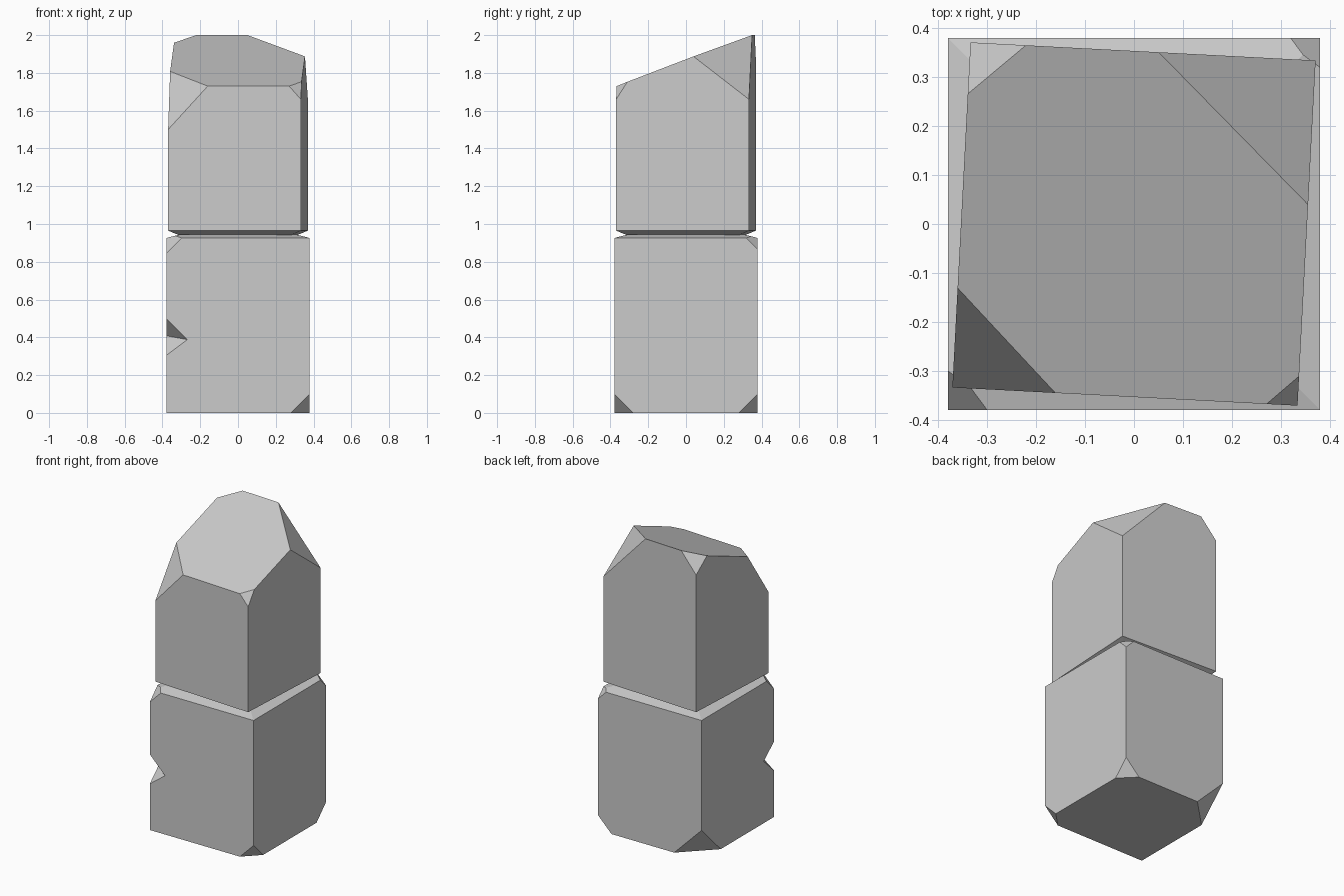
import bpy, bmesh, math
from mathutils import Vector as V, Matrix

if "Cube" in bpy.data.objects:
    bpy.data.objects.remove(bpy.data.objects["Cube"])


def stack(rings):
    """Square rings (half width, z) joined into a closed solid."""
    bm = bmesh.new()
    loops = [[bm.verts.new((sx * h, sy * h, z)) for sx, sy in
              ((-1, -1), (1, -1), (1, 1), (-1, 1))] for h, z in rings]
    bm.faces.new(loops[0][::-1])
    bm.faces.new(loops[-1])
    for a, b in zip(loops, loops[1:]):
        for i in range(4):
            j = (i + 1) % 4
            bm.faces.new((a[i], a[j], b[j], b[i]))
    return bm


def slice_off(bm, p, q, r, away):
    """Cut along plane pqr, dropping the side that holds 'away'."""
    p, q, r, away = V(p), V(q), V(r), V(away)
    n = (q - p).cross(r - p).normalized()
    if n.dot(away - p) < 0:
        n = -n
    res = bmesh.ops.bisect_plane(bm, geom=bm.verts[:] + bm.edges[:] + bm.faces[:],
                                 dist=1e-6, plane_co=p, plane_no=n, clear_outer=True)
    edges = [e for e in res["geom_cut"] if isinstance(e, bmesh.types.BMEdge)]
    bmesh.ops.holes_fill(bm, edges=edges, sides=0)


def chip(bm, h, sx, sy, dx, dy, z_edge, top):
    """Break off a corner: dx, dy along the edges, z_edge on the upright edge."""
    x, y = sx * h, sy * h
    slice_off(bm, (x - sx * dx, y, top(y)), (x, y - sy * dy, top(y - sy * dy)),
              (x, y, z_edge), (x, y, top(y)))


def finish(bm, name):
    bmesh.ops.recalc_face_normals(bm, faces=bm.faces[:])
    me = bpy.data.meshes.new(name)
    bm.to_mesh(me)
    bm.free()
    ob = bpy.data.objects.new(name, me)
    bpy.context.collection.objects.link(ob)
    return ob


# Lower block with bevelled top and chipped corners
H, SHOULDER, JOINT = 0.379, 0.926, 0.944
bm = stack([(H, 0), (H, SHOULDER), (0.31, JOINT)])
for sx, sy, d, z in ((-1, -1, 0.08, 0.845), (1, 1, 0.06, 0.866)):
    chip(bm, H, sx, sy, d, d, z, lambda y: SHOULDER)
for sx, sy, d in ((1, -1, 0.1), (1, 1, 0.1), (-1, 1, 0.2)):
    chip(bm, H, sx, sy, d, d, d, lambda y: 0)
lower = finish(bm, "lower_block")

# Notch broken out of the front left edge
a, b = V((-0.268, -H, 0.388)), V((-H, -0.27, 0.408))
mid = (a + b) / 2
bm = bmesh.new()
for p in (a, b, V((-H, -H, 0.5)), V((-H, -H, 0.305))):
    bm.verts.new(mid + (p - mid) * 2)
bmesh.ops.convex_hull(bm, input=bm.verts[:])
cutter = finish(bm, "notch_cutter")
cutter.hide_render = True
mod = lower.modifiers.new("notch", "BOOLEAN")
mod.operation, mod.solver, mod.object = "DIFFERENCE", "EXACT", cutter
bpy.context.view_layer.objects.active = lower
bpy.ops.object.modifier_apply(modifier=mod.name)
bpy.data.objects.remove(cutter)

# Upper block, twisted slightly, with a sloping broken top
U = 0.352


def slope(y):
    return 1.865 + y * 0.135 / U


bm = stack([(0.30, 0.942), (U, 0.965), (U, 2.2)])
slice_off(bm, (-U, -U, slope(-U)), (U, -U, slope(-U)), (0, U, slope(U)), (0, 0, 2.2))
for sx, sy, dx, dy, z in ((-1, 1, 0.113, 0.105, 1.87), (1, 1, 0.32, 0.294, 1.66),
                          (-1, -1, 0.21, 0.203, 1.5), (1, -1, 0.063, 0.06, 1.66)):
    chip(bm, U, sx, sy, dx, dy, z, slope)
bmesh.ops.transform(bm, matrix=Matrix.Rotation(math.radians(-3), 4, "Z"), verts=bm.verts[:])
finish(bm, "upper_block")
